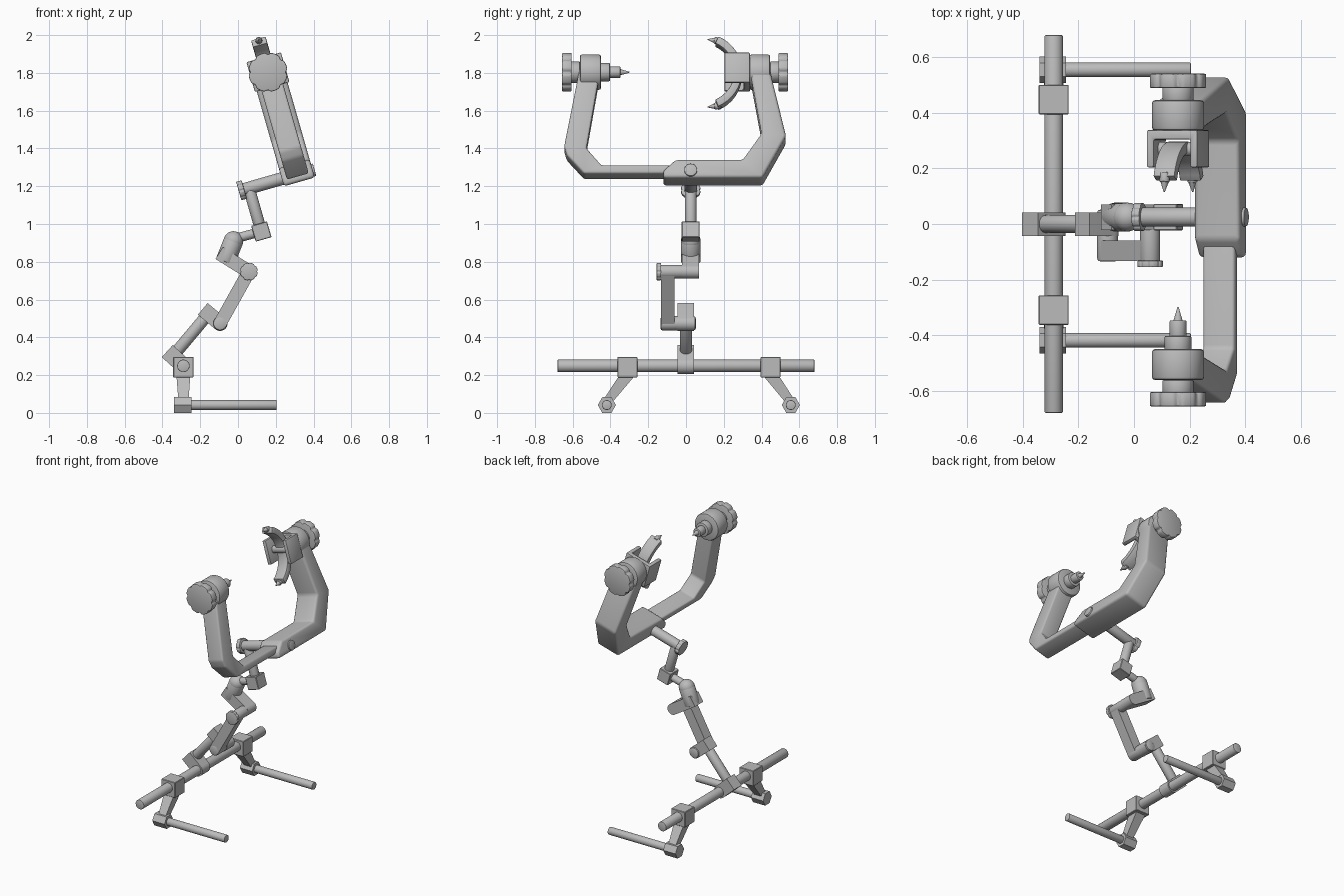
import bpy, bmesh, math
from mathutils import Vector, Matrix

if "Cube" in bpy.data.objects:
    bpy.data.objects.remove(bpy.data.objects["Cube"])

V = Vector
grey = bpy.data.materials.new("satin_grey")
grey.diffuse_color = (0.5, 0.5, 0.5, 1)
grey.use_nodes = True
grey.node_tree.nodes["Principled BSDF"].inputs["Base Color"].default_value = grey.diffuse_color


def finish(name, bm, bevel=0.0, seg=3):
    bmesh.ops.recalc_face_normals(bm, faces=bm.faces[:])
    if bevel:
        edges = [e for e in bm.edges if e.calc_face_angle(0) > 0.35]
        bmesh.ops.bevel(bm, geom=edges, offset=bevel, segments=seg, profile=0.5,
                        affect='EDGES', clamp_overlap=True)
    me = bpy.data.meshes.new(name)
    bm.to_mesh(me)
    bm.free()
    me.polygons.foreach_set("use_smooth", [True] * len(me.polygons))
    me.set_sharp_from_angle(angle=math.radians(32))
    me.materials.append(grey)
    ob = bpy.data.objects.new(name, me)
    bpy.context.collection.objects.link(ob)
    return ob


def prism(name, pts, vec, bevel=0.0, seg=3):
    """Extrude a flat polygon of 3D points along vec."""
    bm = bmesh.new()
    lo = [bm.verts.new(p) for p in pts]
    hi = [bm.verts.new(V(p) + V(vec)) for p in pts]
    n = len(pts)
    bm.faces.new(lo)
    bm.faces.new(hi)
    for i in range(n):
        j = (i + 1) % n
        bm.faces.new((lo[i], lo[j], hi[j], hi[i]))
    return finish(name, bm, bevel, seg)


def rod(name, a, b, r1, r2=None, bevel=0.004):
    a, b = V(a), V(b)
    d = b - a
    bm = bmesh.new()
    m = Matrix.Translation((a + b) / 2) @ d.to_track_quat('Z', 'Y').to_matrix().to_4x4()
    bmesh.ops.create_cone(bm, cap_ends=True, segments=32, radius1=r1,
                          radius2=r1 if r2 is None else r2, depth=d.length, matrix=m)
    return finish(name, bm, bevel if r2 is None else 0, 2)


def hull(name, pts):
    bm = bmesh.new()
    for p in pts:
        bm.verts.new(p)
    bmesh.ops.convex_hull(bm, input=bm.verts[:])
    return finish(name, bm)


def block(name, c, ang, size, wy):
    """Cube-like block turned by ang in the xz plane."""
    h, c = size / 2, V(c)
    rot = Matrix.Rotation(-ang, 4, 'Y')
    pts = [c + rot @ V((x, -wy / 2, z)) for x, z in ((-h, -h), (h, -h), (h, h), (-h, h))]
    return prism(name, pts, (0, wy, 0), 0.003, 1)


def lug(name, c, q, h, back, y0, y1):
    """Square block at c with a rounded eye around q, profile in xz."""
    c, q = V(c), V(q)
    d = (q - c).normalized()
    n = V((-d.y, d.x))
    pts = [c - d * back + n * h, c - d * back - n * h]
    for i in range(17):
        a = -math.pi / 2 + math.pi * i / 16
        pts.append(q + d * h * math.cos(a) + n * h * math.sin(a))
    return prism(name, [(p.x, y0, p.y) for p in pts], (0, y1 - y0, 0))


def knob(name, c, vec, r):
    """Eight-lobed hand knob."""
    q = V(vec).to_track_quat('Z', 'Y')
    pts = []
    for i in range(80):
        a = math.tau * i / 80
        k = r * (1 - 0.1 * max(0, math.cos(8 * a)) ** 3)
        pts.append(V(c) + q @ V((k * math.cos(a), k * math.sin(a), 0)))
    return prism(name, pts, vec, r * 0.06, 2)


# tilted frame of the upper clamp: s forward, y sideways, t up
TILT = math.radians(16)
M = Matrix.Translation((0.325, 0, 1.223)) @ Matrix.Rotation(-TILT, 4, 'Y')


def T(s, y, t):
    return M @ V((s, y, t))


R = T(1, 0, 0) - T(0, 0, 0)
U = T(0, 0, 1) - T(0, 0, 0)

# base: cross rod, sliding blocks, legs and feet rods
X0 = -0.289
rod("cross_rod", (X0, -0.68, 0.249), (X0, 0.68, 0.249), 0.033)
for side, sg in (("near", -1), ("far", 1)):
    yb, yn = 0.069 + sg * 0.379, 0.068 + sg * 0.487
    block("slide_block_" + side, (X0, yb, 0.242), 0, 0.108, 0.106)
    hull("leg_" + side, [(X0 + i * 0.037, yb + j * 0.042, 0.2) for i in (-1, 1) for j in (-1, 1)]
         + [(X0 + i * 0.026, yn + j * 0.028, 0.055) for i in (-1, 1) for j in (-1, 1)])
    prism("foot_nut_" + side, [(-0.34, yn + 0.048 * math.cos(k * math.pi / 3),
          0.0416 + 0.048 * math.sin(k * math.pi / 3)) for k in range(6)], (0.095, 0, 0))
    rod("foot_rod_" + side, (-0.26, yn, 0.0416), (0.205, yn, 0.0416), 0.026)

# lower arm
lug("cross_clamp", (-0.345, 0.3), (-0.289, 0.249), 0.043, 0.04, -0.044, 0.042)
rod("lower_arm", (-0.345, 0, 0.3), (-0.156, 0, 0.525), 0.032)
lug("elbow_clamp", (-0.156, 0.525), (-0.095, 0.474), 0.04, 0.04, -0.044, 0.042)
rod("elbow_pivot", (-0.095, -0.135, 0.474), (-0.095, 0.052, 0.474), 0.038, bevel=0.012)

# flat middle bar and its pivot
a, b = V((-0.095, 0, 0.474)), V((0.058, 0, 0.748))
n = V((-(b - a).z, 0, (b - a).x)).normalized() * 0.035
prism("middle_bar", [p + V((0, -0.133, 0)) for p in (a + n, a - n, b - n, b + n)], (0, 0.073, 0))
rod("middle_pivot", (0.058, -0.135, 0.748), (0.058, 0.06, 0.748), 0.036)
knob("middle_knob", (0.058, -0.132, 0.748), (0, -0.023, 0), 0.047)

# ball joint
YC = 0.025
lug("ball_lug", (-0.053, 0.817), (0.058, 0.748), 0.037, 0.055, -0.022, 0.07)
rod("ball_socket", (-0.068, YC, 0.80), (-0.024, YC, 0.91), 0.052)
bm = bmesh.new()
bmesh.ops.create_uvsphere(bm, u_segments=32, v_segments=16, radius=0.052,
                          matrix=Matrix.Translation((-0.024, YC, 0.91)))
finish("ball", bm)
rod("ball_neck", T(-0.42, YC, -0.195), T(-0.266, YC, -0.197), 0.025)

# upper arm to the yoke
block("wrist_block", T(-0.266, YC, -0.197), TILT, 0.087, 0.095)
rod("upper_arm", T(-0.266, YC, -0.197), T(-0.266, YC, 0.045), 0.031)
rod("yoke_shaft", T(-0.3, YC, 0.042), T(0, YC, 0.042), 0.034)
knob("shaft_knob", T(-0.292, YC, 0.042), R * -0.03, 0.052)

# yoke halves: profiles in (y, t), extruded along s
wide = [(-0.12, 0), (-0.12, 0.04), (-0.055, 0.1), (0.30, 0.1), (0.40, 0.245), (0.335, 0.61),
        (0.44, 0.61), (0.53, 0.23), (0.405, 0)]
slim = [(0.1, 0.03), (0.1, 0.076), (-0.447, 0.076), (-0.527, 0.17), (-0.452, 0.61),
        (-0.563, 0.61), (-0.645, 0.18), (-0.63, 0.13), (-0.54, 0.03)]
prism("yoke_wide", [T(-0.085, y, t) for y, t in wide], R * 0.17, 0.016)
prism("yoke_slim", [T(-0.06, y, t) for y, t in slim], R * 0.12, 0.012)
rod("yoke_button", T(0.05, YC, 0.04), T(0.095, YC, 0.04), 0.034)

# heads with collars and knobs
H = 0.604
for side, inner, outer, sg in (("far", 0.336, 0.446, 1), ("near", -0.45, -0.562, -1)):
    rod("head_" + side, T(0, inner, H), T(0, outer, H), 0.094, bevel=0.012)
    rod("collar_" + side, T(0, outer, H), T(0, outer + sg * 0.05, H), 0.056)
    knob("head_knob_" + side, T(0, outer + sg * 0.043, H), (0, sg * 0.052, 0), 0.104)

# single pin on the near head
rod("pin_sleeve", T(0, -0.46, H), T(0, -0.403, H), 0.048)
rod("pin_holder", T(0, -0.41, H), T(0, -0.347, H), 0.03)
rod("pin_tip", T(0, -0.35, H), T(0, -0.298, H), 0.017, 0.002)

# cradle bracket and two-pin rocker on the far head
cradle = [(-0.095, 0.338), (0.095, 0.338), (0.095, 0.204), (0.068, 0.204), (0.068, 0.305),
          (-0.068, 0.305), (-0.068, 0.204), (-0.095, 0.204)]
prism("cradle", [T(s, y, H - 0.082) for s, y in cradle], U * 0.164, 0.006, 2)
outer_pts, inner_pts = [], []
for i in range(17):
    ang = math.radians(-66 + 132 * i / 16)
    for r, out in ((0.212, outer_pts), (0.17, inner_pts)):
        out.append(T(-0.04, 0.085 + r * math.cos(ang), H - 0.006 + r * math.sin(ang)))
prism("rocker", outer_pts + inner_pts[::-1], R * 0.08, 0.006, 2)
rod("rocker_axle", T(-0.09, 0.27, H), T(0.09, 0.27, H), 0.025)
for side, sg in (("upper", 1), ("lower", -1)):
    t = H - 0.006 + sg * 0.176
    rod("rocker_pin_base_" + side, T(0, 0.185, t), T(0, 0.15, t + sg * 0.006), 0.018)
    rod("rocker_pin_" + side, T(0, 0.152, t + sg * 0.005), T(0, 0.115, t + sg * 0.01), 0.015, 0.002)
